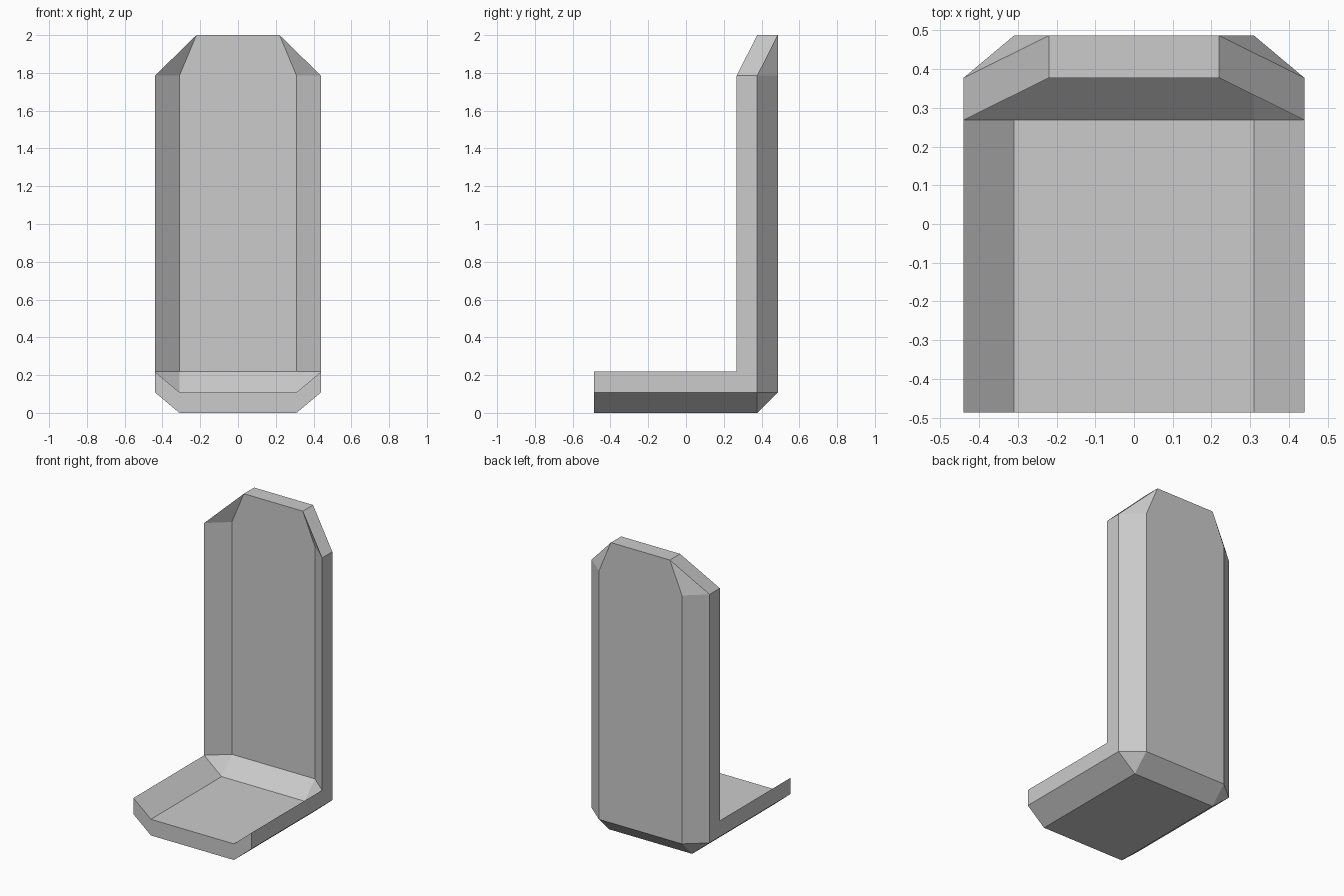
import bpy
import bmesh

cube = bpy.data.objects.get("Cube")
if cube:
    bpy.data.objects.remove(cube, do_unlink=True)

RIM, FLOOR, TIP = 0.44, 0.31, 0.22      # half widths
T = 0.109                               # shell thickness
BACK, FRONT = 0.486, -0.486
SHOULDER, TOP = 1.785, 2.0

# Trough cross-section: (x, depth from outer face, is on the inner side)
section = [(-RIM, 2 * T, True), (-FLOOR, T, True), (FLOOR, T, True), (RIM, 2 * T, True),
           (RIM, T, False), (FLOOR, 0, False), (-FLOOR, 0, False), (-RIM, T, False)]


def inset(inner):
    return 2 * T if inner else T


# Sweep the trough from the seat front, round the corner, up to the tapered tip
rings = [
    [(x, FRONT, d) for x, d, i in section],
    [(x, BACK - inset(i), d) for x, d, i in section],
    [(x, BACK - d, inset(i)) for x, d, i in section],
    [(x, BACK - d, SHOULDER) for x, d, i in section],
    [(TIP if x > 0 else -TIP, BACK - (T if i else 0), TOP) for x, d, i in section],
]

bm = bmesh.new()
loops = [[bm.verts.new(p) for p in ring] for ring in rings]
n = len(section)
for a, b in zip(loops, loops[1:]):
    for k in range(n):
        j = (k + 1) % n
        bm.faces.new((a[k], a[j], b[j], b[k]))

# Front end as three planar strips, and the flat top
f, t = loops[0], loops[-1]
for quad in ((0, 1, 6, 7), (1, 2, 5, 6), (2, 3, 4, 5)):
    bm.faces.new([f[k] for k in quad])
bm.faces.new([t[k] for k in (1, 2, 5, 6)])

bmesh.ops.remove_doubles(bm, verts=bm.verts[:], dist=0.0005)
bmesh.ops.recalc_face_normals(bm, faces=bm.faces[:])

mesh = bpy.data.meshes.new("seat_shell")
bm.to_mesh(mesh)
bm.free()

# Plain grey
grey = bpy.data.materials.new("light_grey")
grey.use_nodes = True
color = (0.6, 0.6, 0.6, 1)
grey.diffuse_color = color
grey.node_tree.nodes["Principled BSDF"].inputs["Base Color"].default_value = color
mesh.materials.append(grey)

seat = bpy.data.objects.new("seat_shell", mesh)
bpy.context.collection.objects.link(seat)
